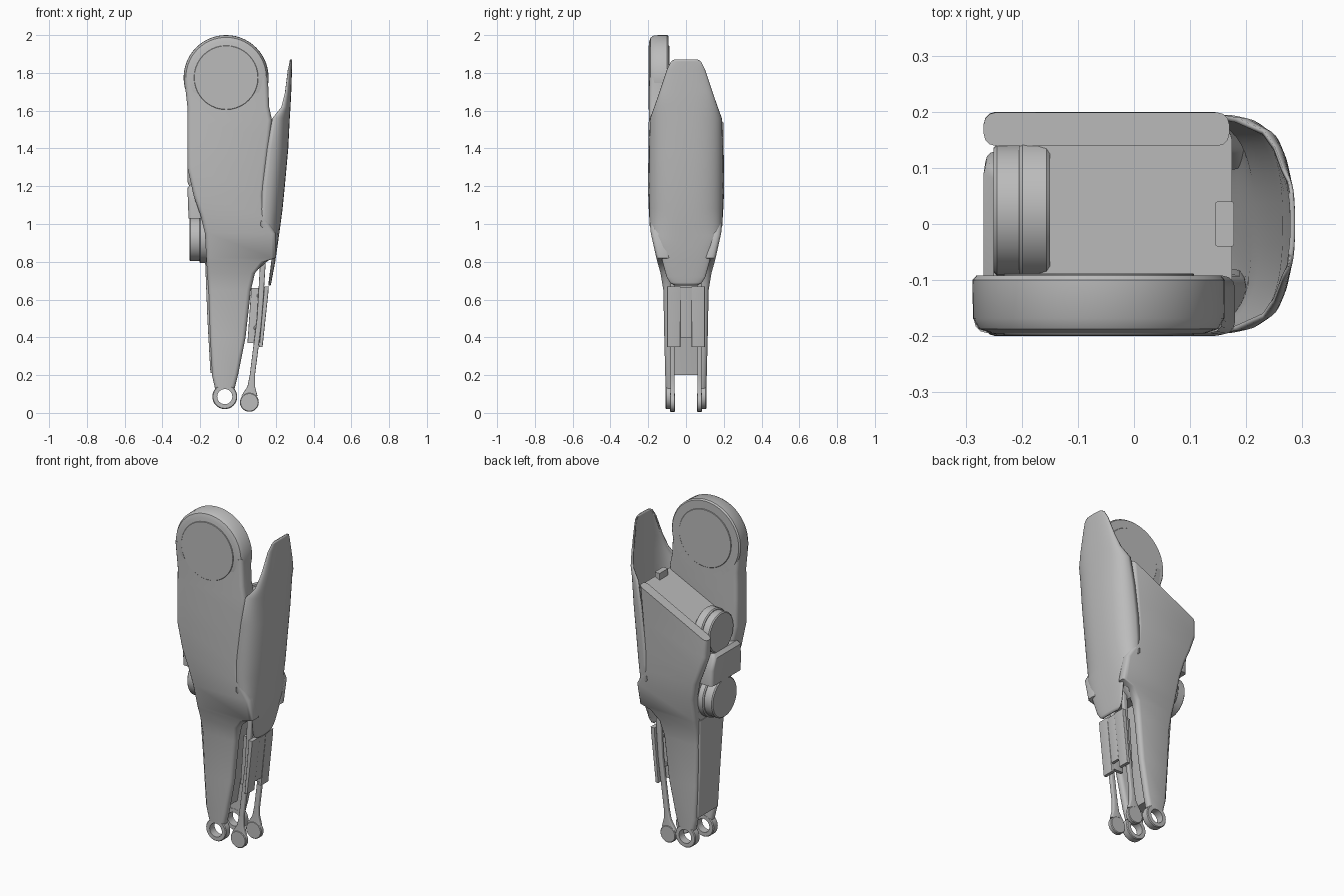
import bpy, bmesh, math
from mathutils import Vector

old = bpy.data.objects.get("Cube")
if old:
    bpy.data.objects.remove(old, do_unlink=True)

grey = bpy.data.materials.new("plain_grey")
tone = (0.5, 0.5, 0.5, 1)
grey.diffuse_color = tone
grey.use_nodes = True
grey.node_tree.nodes["Principled BSDF"].inputs["Base Color"].default_value = tone


def finish(name, bm, angle=35):
    bmesh.ops.remove_doubles(bm, verts=bm.verts, dist=0.0002)
    bmesh.ops.recalc_face_normals(bm, faces=bm.faces)
    mesh = bpy.data.meshes.new(name)
    bm.to_mesh(mesh)
    bm.free()
    mesh.materials.append(grey)
    obj = bpy.data.objects.new(name, mesh)
    bpy.context.collection.objects.link(obj)
    bpy.ops.object.select_all(action='DESELECT')
    obj.select_set(True)
    bpy.context.view_layer.objects.active = obj
    bpy.ops.object.shade_smooth_by_angle(angle=math.radians(angle))
    return obj


def bridge(bm, rings, closed=True):
    for a, b in zip(rings, rings[1:]):
        n = len(a)
        for i in range(n if closed else n - 1):
            j = (i + 1) % n
            bm.faces.new((a[i], a[j], b[j], b[i]))


def loft(name, rows, radius=0.01, tilt=0):
    """Rounded rectangles stacked in z; each row is z, x0, x1, y0, y1."""
    bm = bmesh.new()
    rings = []
    for z, x0, x1, y0, y1 in rows:
        r = min(radius, (x1 - x0) * 0.45, abs(y1 - y0) * 0.45)
        y0, y1 = min(y0, y1), max(y0, y1)
        corners = ((x1 - r, y1 - r), (x0 + r, y1 - r), (x0 + r, y0 + r), (x1 - r, y0 + r))
        ring = []
        for k, (cx, cy) in enumerate(corners):
            for s in range(4):
                a = (k + s / 3) * math.pi / 2
                x = cx + r * math.cos(a)
                lean = tilt * x * min(1, max(0, (z - 1.1) / 0.36))
                ring.append(bm.verts.new((x, cy + r * math.sin(a), z + lean)))
        rings.append(ring)
    bridge(bm, rings)
    bm.faces.new(rings[0])
    bm.faces.new(rings[-1])
    return finish(name, bm)


def lathe(name, axis, centre, profile, n=40):
    """Turn (radius, offset) points round the x or y axis."""
    bm = bmesh.new()
    rings = []
    for r, t in profile:
        ring = []
        for i in range(n):
            a = math.tau * i / n
            u, v = r * math.cos(a), r * math.sin(a)
            p = (t, u, v) if axis == 'x' else (u, t, v)
            ring.append(bm.verts.new(Vector(centre) + Vector(p)))
        rings.append(ring)
    bridge(bm, rings)
    return finish(name, bm)


def drum(name, axis, centre, r, t0, t1, edge=0.006):
    d = math.copysign(edge, t1 - t0)
    return lathe(name, axis, centre, [(0, t0), (r - edge, t0), (r, t0 + d),
                                      (r, t1 - d), (r - edge, t1), (0, t1)])


def sample(keys, z):
    """Linear reading of a table sorted by descending z."""
    for a, b in zip(keys, keys[1:]):
        if b[0] <= z <= a[0]:
            f = (z - b[0]) / (a[0] - b[0])
            return [q + (p - q) * f for p, q in zip(a, b)]
    return list(keys[0] if z > keys[0][0] else keys[-1])


# Side shells: z, left x, right x, outer y, inner y
shell = [(1.775, -.285, .158, .194, .092), (1.62, -.268, .165, .196, .092),
         (1.55, -.268, .18, .197, .092), (1.46, -.268, .17, .199, .092),
         (1.3, -.268, .15, .2, .092), (1.15, -.235, .135, .2, .09),
         (1.05, -.2, .14, .196, .09), (.95, -.175, .2, .186, .09),
         (.82, -.168, .2, .157, .08), (.8, -.167, .14, .152, .08),
         (.74, -.163, .09, .135, .075), (.65, -.158, .068, .12, .07),
         (.4, -.148, .04, .115, .07), (.2, -.138, 0, .11, .065),
         (.13, -.122, -.018, .108, .062)]
loft("front_shell", [(z, a, b, -o, -i) for z, a, b, o, i in shell], 0.022)
loft("back_shell", [(z, a, b, max(i, o - 0.06), o) for z, a, b, o, i in shell if z < 1.5],
     0.022, tilt=0.5)

# Core between the shells, with its sloping top deck
loft("core", [(z, -.17, .175 if z > 1 else min(sample(shell, z)[2], .175),
               -sample(shell, z)[3] + .03, sample(shell, z)[3] - .03)
              for z in (1.45, 1.3, 1.1, .95, .82, .76)], 0.02, tilt=0.5)
loft("deck_latch", [(1.5, .145, .178, -.04, .04), (1.56, .145, .178, -.04, .04)], 0.004)

# Upper joint disc with a thin face plate on each side
hub = (-.063, 0, 1.775)
lathe("joint_disc", 'y', hub, [(0, -.196), (.19, -.195), (.213, -.187), (.224, -.168),
                               (.225, -.1), (.218, -.092), (0, -.092)], 56)
drum("joint_front_face", 'y', hub, .17, -.199, -.192, .002)
drum("joint_back_face", 'y', hub, .17, -.094, -.088, .002)

# Two motors on the right side and the saddle between them
for name, y, z, x in (("upper_motor", .025, 1.31, -.25), ("lower_motor", .005, .92, -.258)):
    drum(name, 'x', (0, y, z), .117, x, -.15)
    drum(name + "_collar", 'x', (0, y, z), .127, -.205, -.15)
loft("motor_saddle", [(1.03, -.262, -.16, -.15, .13), (1.12, -.265, -.16, -.15, .13),
                      (1.19, -.268, -.16, -.14, .11), (1.21, -.25, -.16, -.13, .1)], 0.02)

# Rear panel and web joining the lower shells
loft("rear_panel", [(.8, -.174, -.15, -.115, .115), (.5, -.162, -.135, -.1, .1),
                    (.21, -.146, -.12, -.095, .095)], 0.008)
loft("lower_web", [(.8, -.16, .05, -.09, .09), (.4, -.14, -.02, -.09, .09),
                   (.2, -.13, -.05, -.08, .08)], 0.005)

# Ankle eyes, control rods and bracket cheeks, one set on each side
for side, s in (("front", -1), ("back", 1)):
    eye = [(.04, .062 * s), (.062, .062 * s), (.066, .067 * s), (.066, .103 * s),
           (.062, .108 * s), (.04, .108 * s), (.04, .062 * s)]
    lathe(side + "_ankle_eye", 'y', (-.07, 0, .086), eye, 32)
    loft(side + "_rod", [(z, a, b, .06 * s, .083 * s) for z, a, b in
                         ((.85, .12, .15), (.5, .1, .128), (.2, .062, .09),
                          (.14, .05, .09), (.09, .018, .103))], 0.005)
    drum(side + "_rod_end", 'y', (.06, 0, .056), .05, .058 * s, .086 * s, .004)
    loft(side + "_bracket_cheek", [(.66, .07, .15, .03 * s, .05 * s),
                                   (.37, .05, .122, .03 * s, .05 * s)], 0.003)
    loft(side + "_bracket_panel", [(.67, .138, .163, .028 * s, .1 * s),
                                   (.63, .136, .16, .028 * s, .1 * s),
                                   (.35, .112, .13, .03 * s, .1 * s)], 0.004)
loft("bracket_centre", [(.665, .138, .162, -.03, .03), (.4, .117, .134, -.03, .03)], 0.002)
for z in (.45, .62):
    drum("cross_pin", 'y', (.1 + (z - .5) * .1, 0, z), .012, -.058, .058, .002)

# Curved shin guard: z, half width, edge x, crown x
guard = [(1.872, .06, .278, .287), (1.86, .08, .275, .287), (1.82, .1, .265, .286),
         (1.7, .14, .25, .282), (1.62, .168, .23, .278), (1.56, .19, .182, .274),
         (1.4, .195, .155, .266), (1.2, .196, .13, .248), (1.08, .195, .122, .236),
         (.99, .192, .12, .224), (.94, .178, .165, .217), (.88, .142, .185, .209),
         (.8, .125, .178, .197), (.72, .103, .168, .182), (.69, .085, .164, .177),
         (.675, .06, .162, .173)]
bm = bmesh.new()
rings = []
for z, w, e, c in guard:
    ring = []
    for i in range(25):
        a = (i / 12 - 1) * math.pi / 2
        y = math.copysign(abs(math.sin(a)) ** 0.8, a) * w
        x = e + (c - e) * max(0, math.cos(a)) ** 0.8
        ring.append(bm.verts.new((x, y, z)))
    rings.append(ring)
bridge(bm, rings, closed=False)
plate = finish("shin_guard", bm, 40)
solid = plate.modifiers.new("thickness", 'SOLIDIFY')
solid.thickness = 0.009
solid.offset = -1 if plate.data.polygons[len(plate.data.polygons) // 2].normal.x > 0 else 1
